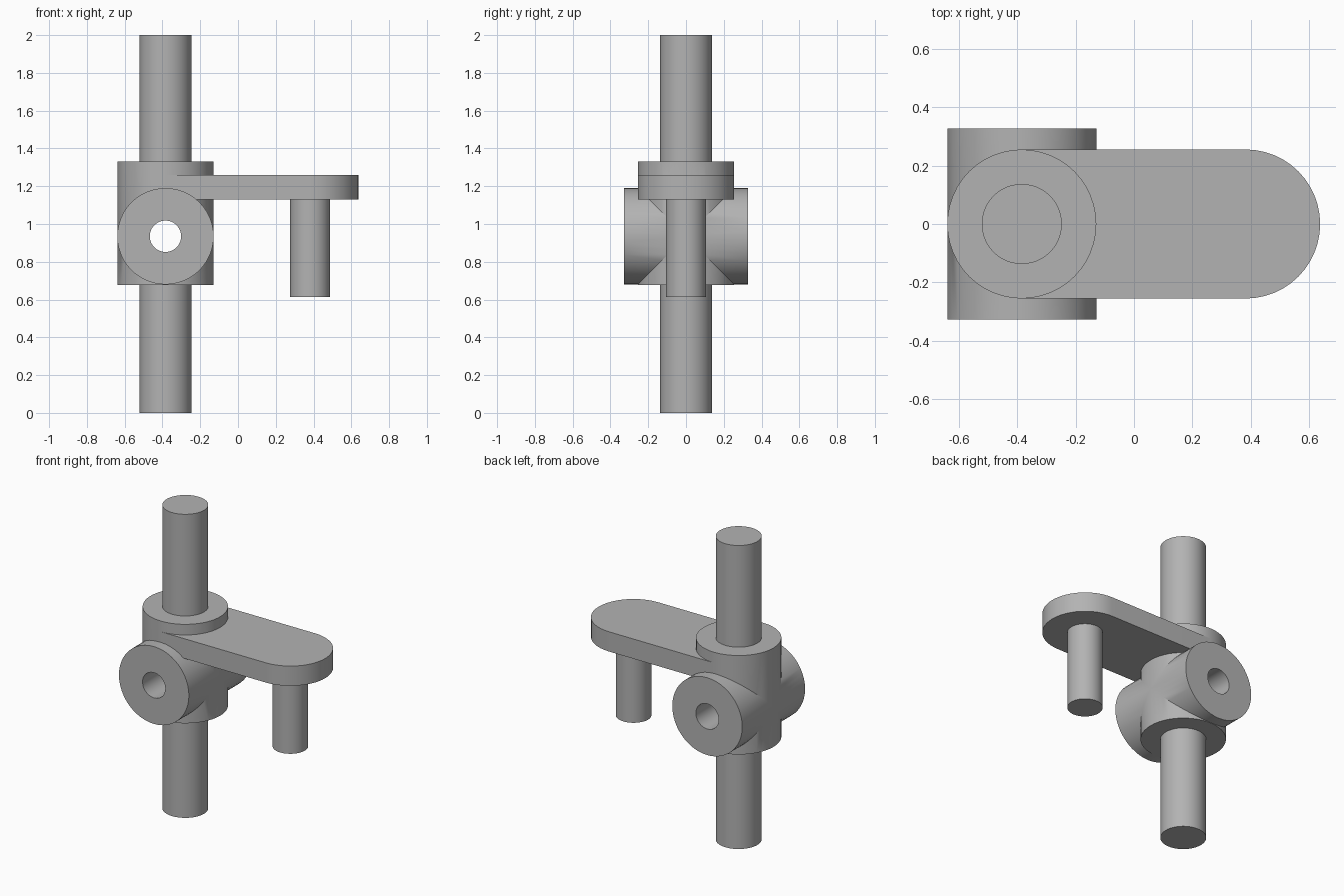
import bpy
import bmesh
import math

cube = bpy.data.objects.get("Cube")
if cube:
    bpy.data.objects.remove(cube)

steel = bpy.data.materials.new("grey_metal")
steel.use_nodes = True
grey = (0.45, 0.45, 0.45, 1)
steel.diffuse_color = grey
steel.node_tree.nodes["Principled BSDF"].inputs["Base Color"].default_value = grey

SHAFT_X, PIN_X = -0.384, 0.382
BOSS_R = 0.255
BORE_Z = 0.935
SIDES = 48


def cylinder(name, radius, length, centre, along_y=False):
    tilt = (math.pi / 2, 0, 0) if along_y else (0, 0, 0)
    bpy.ops.mesh.primitive_cylinder_add(vertices=SIDES, radius=radius, depth=length,
                                        location=centre, rotation=tilt)
    obj = bpy.context.object
    obj.name = name
    obj.data.materials.append(steel)
    return obj


def combine(target, tool, operation):
    mod = target.modifiers.new(operation.title(), "BOOLEAN")
    mod.operation = operation
    mod.solver = "EXACT"
    mod.object = tool
    bpy.context.view_layer.objects.active = target
    bpy.ops.object.modifier_apply(modifier=mod.name)
    bpy.data.objects.remove(tool)


def smooth(obj):
    bpy.ops.object.select_all(action="DESELECT")
    obj.select_set(True)
    bpy.context.view_layer.objects.active = obj
    bpy.ops.object.shade_smooth_by_angle(angle=math.radians(30))


# Upright shaft, hub and cross barrel fused into one body, then bored through
body = cylinder("shaft_and_hub", 0.137, 2, (SHAFT_X, 0, 1))
hub = cylinder("hub", BOSS_R, 0.652, (SHAFT_X, 0, 1.004))
barrel = cylinder("cross_barrel", BOSS_R, 0.654, (SHAFT_X, 0, BORE_Z), True)
bore = cylinder("bore_cutter", 0.083, 1, (SHAFT_X, 0, BORE_Z), True)
bore.hide_render = True
combine(body, hub, "UNION")
combine(body, barrel, "UNION")
combine(body, bore, "DIFFERENCE")
smooth(body)

# Crank arm: straight sides from the hub to a half-round end
bm = bmesh.new()
outline = [(SHAFT_X, -BOSS_R)]
for i in range(SIDES // 2 + 1):
    a = -math.pi / 2 + math.tau * i / SIDES
    outline.append((PIN_X + BOSS_R * math.cos(a), BOSS_R * math.sin(a)))
outline.append((SHAFT_X, BOSS_R))
base = bm.faces.new([bm.verts.new((x, y, 1.13)) for x, y in outline])
grown = bmesh.ops.extrude_face_region(bm, geom=[base])["geom"]
bmesh.ops.translate(bm, vec=(0, 0, 0.13),
                    verts=[v for v in grown if isinstance(v, bmesh.types.BMVert)])
bmesh.ops.recalc_face_normals(bm, faces=bm.faces)
mesh = bpy.data.meshes.new("crank_arm")
bm.to_mesh(mesh)
bm.free()
mesh.materials.append(steel)
arm = bpy.data.objects.new("crank_arm", mesh)
bpy.context.collection.objects.link(arm)
smooth(arm)

# Crank pin hanging from the arm's round end
smooth(cylinder("crank_pin", 0.106, 0.645, (PIN_X, 0, 0.935)))
